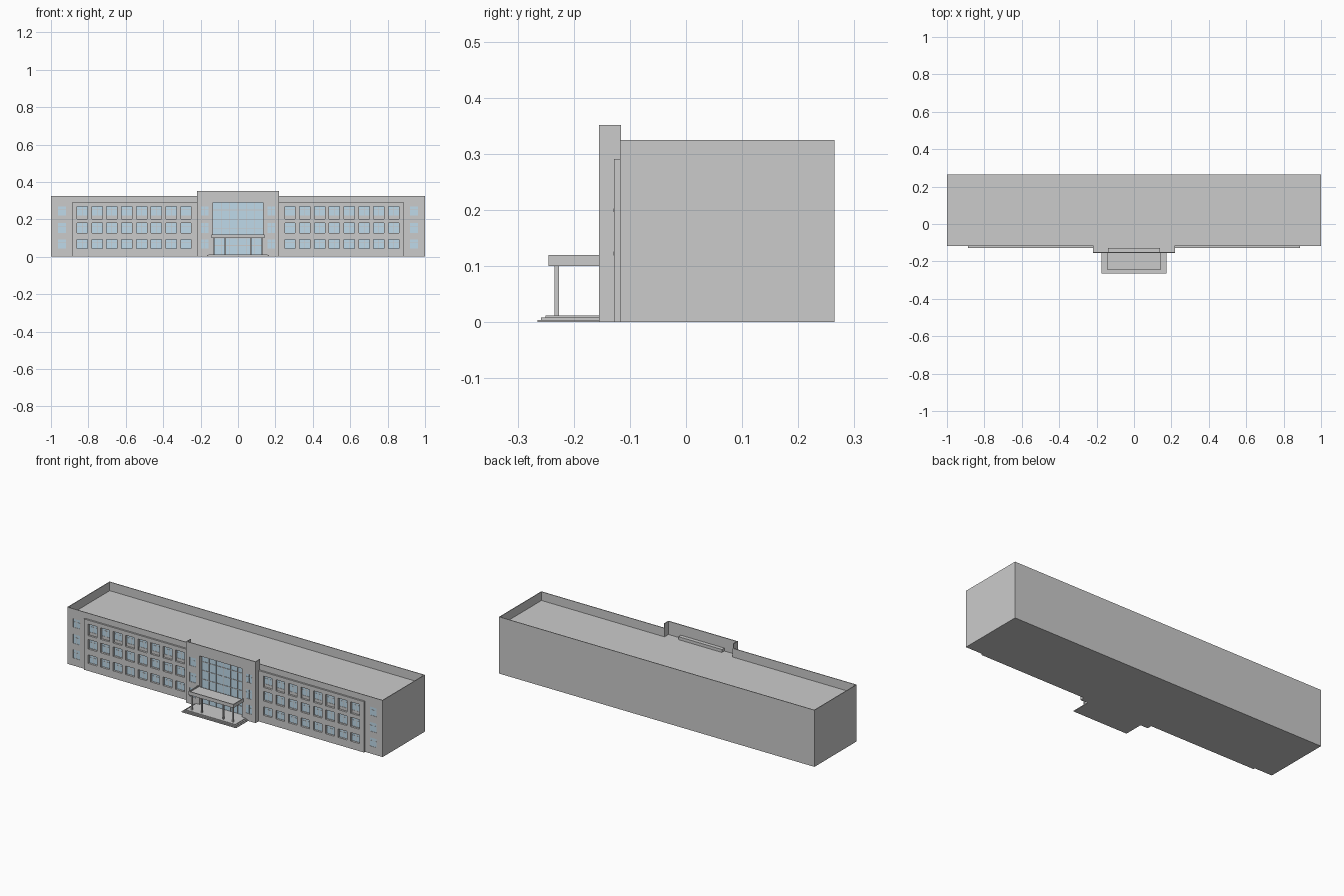
import bpy, bmesh

if "Cube" in bpy.data.objects:
    bpy.data.objects.remove(bpy.data.objects["Cube"])

def make_object(name, bm, mat=None):
    me = bpy.data.meshes.new(name)
    bm.to_mesh(me)
    bm.free()
    ob = bpy.data.objects.new(name, me)
    bpy.context.collection.objects.link(ob)
    if mat:
        me.materials.append(mat)
    return ob

def boxes(name, items, mat=None):
    """One object from boxes given as (x0, x1, y0, y1, z0, z1)."""
    bm = bmesh.new()
    for x0, x1, y0, y1, z0, z1 in items:
        vs = bmesh.ops.create_cube(bm, size=1)["verts"]
        for v in vs:
            v.co.x = x0 if v.co.x < 0 else x1
            v.co.y = y0 if v.co.y < 0 else y1
            v.co.z = z0 if v.co.z < 0 else z1
    return make_object(name, bm, mat)

def wall(name, x0, x1, z1, y, thick, holes):
    """Front-facing wall at y with rectangular openings (x0, x1, z0, z1)."""
    xs = sorted({x0, x1} | {h[i] for h in holes for i in (0, 1)})
    zs = sorted({0, z1} | {h[i] for h in holes for i in (2, 3)})
    bm = bmesh.new()
    grid = {(i, k): bm.verts.new((x, y, z)) for i, x in enumerate(xs) for k, z in enumerate(zs)}
    for i in range(len(xs) - 1):
        for k in range(len(zs) - 1):
            cx, cz = (xs[i] + xs[i + 1]) / 2, (zs[k] + zs[k + 1]) / 2
            if not any(a < cx < b and c < cz < d for a, b, c, d in holes):
                bm.faces.new([grid[p] for p in ((i, k), (i + 1, k), (i + 1, k + 1), (i, k + 1))])
    bmesh.ops.delete(bm, geom=[v for v in bm.verts if not v.link_faces], context='VERTS')
    ob = make_object(name, bm)
    mod = ob.modifiers.new("thickness", 'SOLIDIFY')
    mod.thickness, mod.offset = thick, -1
    return ob

def glazing(name, holes, y):
    """Glass panes with a slim mullion and transom in each opening."""
    boxes(name + "_glass", [(a, b, y, y + 0.002, c, d) for a, b, c, d in holes], glass)
    bars = []
    for a, b, c, d in holes:
        m, t = (a + b) / 2, c + (d - c) * 0.66
        bars += [(m - 0.001, m + 0.001, y - 0.001, y, c, d),
                 (a, b, y - 0.0008, y, t - 0.001, t + 0.001)]
    boxes(name + "_bars", bars)

def span(s, a, b):
    return (a, b) if s > 0 else (-b, -a)

glass = bpy.data.materials.new("glass")
glass.diffuse_color = (0.52, 0.70, 0.82, 1)
glass.use_nodes = True
glass.node_tree.nodes["Principled BSDF"].inputs["Base Color"].default_value = glass.diffuse_color

ROWS = [(0.043, 0.092), (0.128, 0.180), (0.220, 0.268)]
RECESS = [(0.043, 0.092), (0.119, 0.180), (0.196, 0.268)]
COLS = [0.278 + 0.0792 * i for i in range(8)]
FRONT, BACK, ROOF, TOP, T = -0.118, 0.265, 0.275, 0.325, 0.004

# main volume up to the sunken roof, and the parapet around it
boxes("main_body", [(-1 + T, 1 - T, FRONT + T, BACK - T, 0, ROOF)])
boxes("side_and_back_walls", [
    (-1, 1, BACK - T, BACK, 0, TOP),
    (-1, -1 + T, FRONT + T, BACK - T, 0, TOP),
    (1 - T, 1, FRONT + T, BACK - T, 0, TOP)])

for s, side in ((-1, "left"), (1, "right")):
    # wing facade with eight regular bays and one narrow end bay
    bays = [span(s, c - 0.028, c + 0.028) for c in COLS]
    holes = [x + r for x in bays for r in ROWS]
    holes += [span(s, 0.92, 0.962) + r for r in ROWS]
    wall(side + "_wing_front", *span(s, 0.216, 1), TOP, FRONT, T, holes)
    glazing(side + "_wing_windows", holes, FRONT + 0.0015)
    # raised facade layer whose openings frame the windows
    wall(side + "_facade_panel", *span(s, 0.22, 0.888), 0.291, FRONT - 0.01, 0.01,
         [x + r for x in bays for r in RECESS])
    # ledges at the foot of the two upper rows
    boxes(side + "_window_ledges", [x + (FRONT - 0.011, FRONT, z, z + 0.007)
                                    for x in bays for z in (0.119, 0.196)])

# entrance block: front wall, side returns, infill around the deep glazed bay
CF, CTOP, GY = -0.155, 0.351, -0.132
small = [span(s, 0.158, 0.198) + r for s in (-1, 1) for r in ROWS]
curtain = (-0.135, 0.135, 0.012, 0.29)
wall("entrance_front", -0.22, 0.22, CTOP, CF, 0.005, small + [curtain])
glazing("entrance_side_windows", small, CF + 0.002)
boxes("entrance_returns", [span(s, 0.216, 0.22) + (CF + 0.005, FRONT + 0.002, 0, CTOP) for s in (-1, 1)])
boxes("entrance_infill", [span(s, 0.135, 0.216) + (CF + 0.005, FRONT + T, 0, ROOF) for s in (-1, 1)]
      + [(-0.135, 0.135, GY + 0.002, FRONT + T, 0, ROOF),
         (-0.135, 0.135, CF + 0.005, GY + 0.002, 0, 0.012)])
boxes("glazed_bay_head", [(-0.138, 0.138, CF + 0.005, GY + 0.004, 0.29, 0.292),
                          (-0.138, 0.138, GY + 0.002, GY + 0.004, ROOF, 0.29)]
      + [span(s, 0.135, 0.138) + (CF + 0.005, GY + 0.002, ROOF, 0.29) for s in (-1, 1)])

# curtain wall with mullion grid
a, b, c, d = curtain
boxes("curtain_glass", [(a, b, GY, GY + 0.002, c, d)], glass)
grid = [(x - 0.0015, x + 0.0015, GY - 0.003, GY, c, d)
        for x in (-0.09, -0.045, 0, 0.045, 0.09)]
grid += [(a, b, GY - 0.0025, GY, z - 0.0015, z + 0.0015)
         for z in (0.06, 0.1, 0.15, 0.2, 0.25)]
boxes("curtain_mullions", grid)

# canopy: sunken deck with a rim
Y = -0.245
boxes("canopy", [(-0.138, 0.138, Y + 0.005, CF, 0.1, 0.114),
                 (-0.143, 0.143, Y, Y + 0.005, 0.1, 0.12),
                 (-0.143, -0.138, Y + 0.005, CF, 0.1, 0.12),
                 (0.138, 0.143, Y + 0.005, CF, 0.1, 0.12)])
boxes("canopy_columns", [(x - 0.004, x + 0.004, -0.234, -0.226, 0.012, 0.1)
                         for x in (-0.13, -0.068, 0.068, 0.13)])

# entrance steps
boxes("entrance_steps", [(-w, w, y, CF, z, z + 0.004)
                         for w, y, z in ((0.173, -0.265, 0), (0.165, -0.258, 0.004), (0.157, -0.25, 0.008))])
